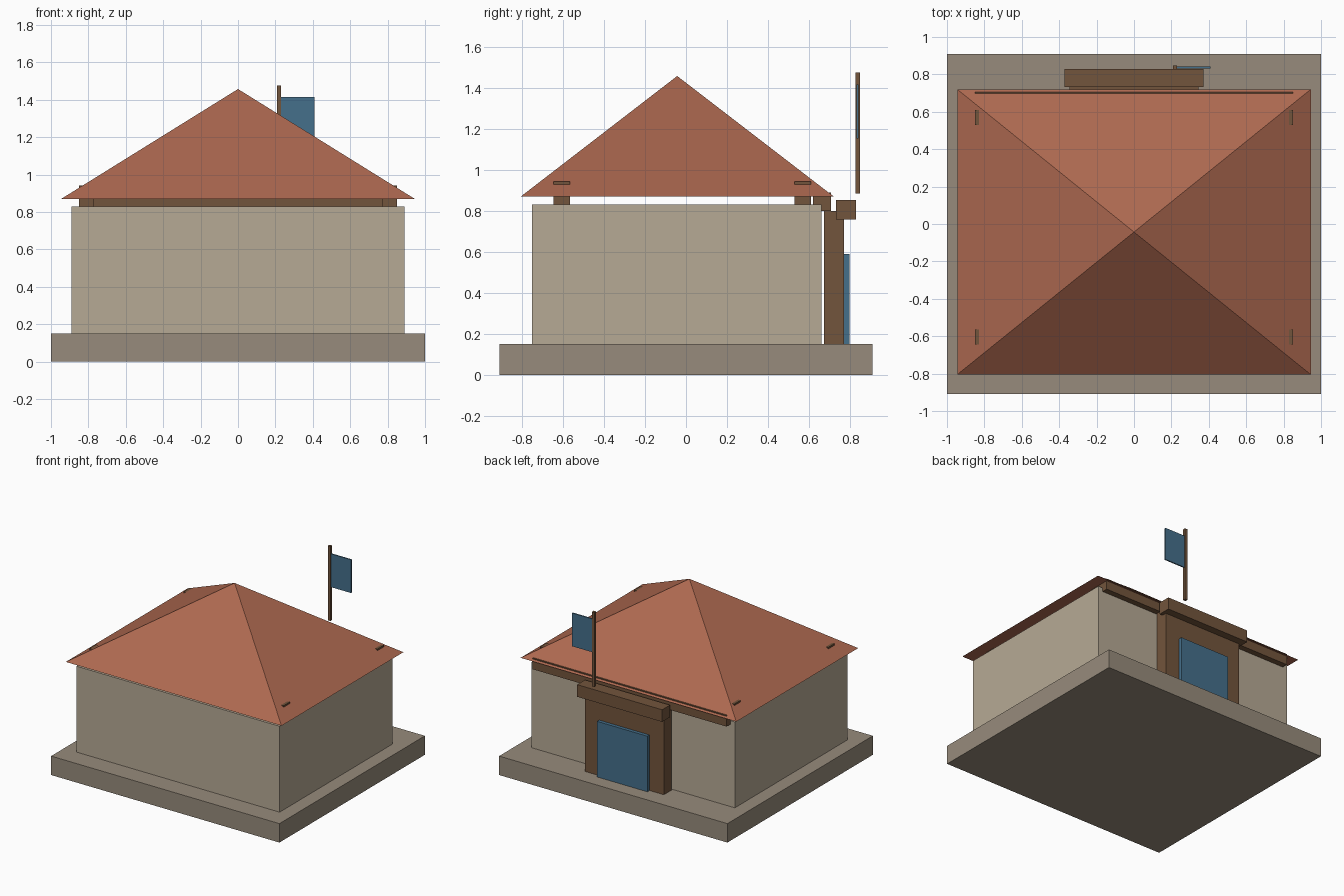
import bpy, bmesh
from mathutils import Matrix, Vector

if "Cube" in bpy.data.objects:
    bpy.data.objects.remove(bpy.data.objects["Cube"])


def material(name, color):
    m = bpy.data.materials.new(name)
    m.diffuse_color = (*color, 1)
    m.use_nodes = True
    m.node_tree.nodes["Principled BSDF"].inputs["Base Color"].default_value = m.diffuse_color
    return m


STONE = material("stone", (0.31, 0.26, 0.20))
PLASTER = material("plaster", (0.47, 0.40, 0.30))
WOOD = material("wood", (0.17, 0.09, 0.045))
TILE = material("tile", (0.42, 0.14, 0.08))
BLUE = material("blue", (0.06, 0.16, 0.26))


def finish(name, bm, mat):
    me = bpy.data.meshes.new(name)
    bm.to_mesh(me)
    bm.free()
    me.materials.append(mat)
    ob = bpy.data.objects.new(name, me)
    bpy.context.collection.objects.link(ob)
    return ob


def box(name, x, y, z, mat):
    """Box from (min, max) ranges on each axis."""
    lo, hi = Vector((x[0], y[0], z[0])), Vector((x[1], y[1], z[1]))
    bm = bmesh.new()
    bmesh.ops.create_cube(bm, size=1, matrix=Matrix.LocRotScale((lo + hi) / 2, None, hi - lo))
    return finish(name, bm, mat)


# Plinth and walls
box("plinth", (-1, 1), (-0.91, 0.91), (0, 0.15), STONE)
box("walls", (-0.89, 0.89), (-0.75, 0.66), (0.15, 0.83), PLASTER)

# Corner posts rising just through the roof
for side, x in (("left", -0.81), ("right", 0.81)):
    for end, y in (("front", -0.605), ("back", 0.57)):
        box(f"{end}_{side}_post", (x - 0.04, x + 0.04), (y - 0.04, y + 0.04), (0.15, 0.942), WOOD)

# Eave beam above the door side
box("eave_beam", (-0.85, 0.85), (0.62, 0.706), (0.80, 0.888), WOOD)

# Pyramid roof
bm = bmesh.new()
base = [bm.verts.new(p + (0.87,)) for p in
        ((-0.945, -0.805), (0.945, -0.805), (0.945, 0.72), (-0.945, 0.72))]
apex = bm.verts.new((0, -0.043, 1.457))
bm.faces.new(base[::-1])
for i in range(4):
    bm.faces.new((base[i], base[(i + 1) % 4], apex))
finish("roof", bm, TILE)

# Doorway
box("door_frame", (-0.345, 0.345), (0.672, 0.77), (0.15, 0.80), WOOD)
box("door", (-0.22, 0.22), (0.765, 0.797), (0.15, 0.59), BLUE)
box("lintel", (-0.372, 0.372), (0.732, 0.83), (0.757, 0.853), WOOD)

# Flag and its pole
box("flag_pole", (0.208, 0.23), (0.826, 0.848), (0.885, 1.475), WOOD)
box("flag", (0.226, 0.408), (0.832, 0.842), (1.152, 1.415), BLUE)
